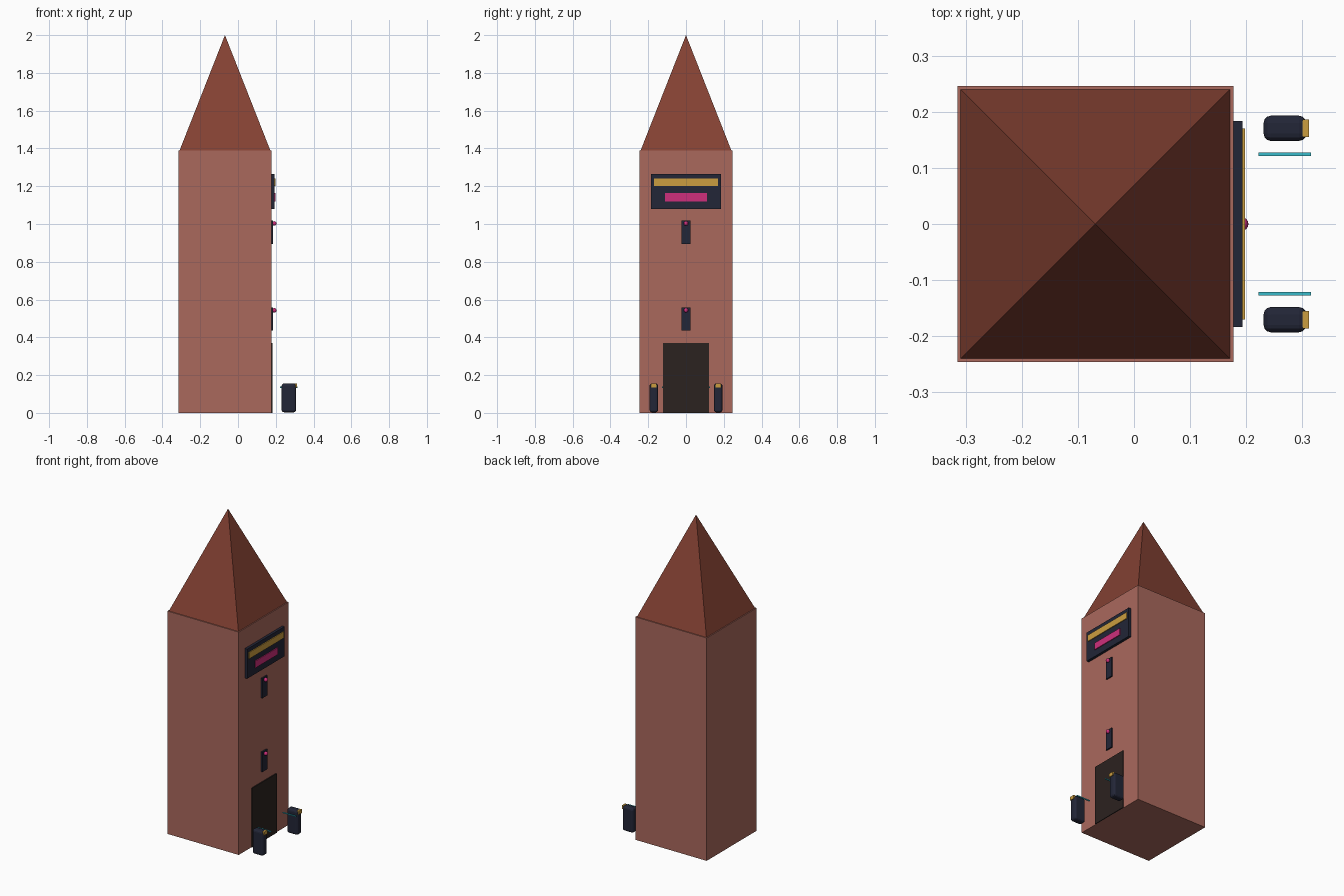
import bpy
from mathutils import Vector

cube = bpy.data.objects.get("Cube")
if cube:
    bpy.data.objects.remove(cube, do_unlink=True)


def material(name, r, g, b):
    m = bpy.data.materials.new(name)
    m.use_nodes = True
    m.diffuse_color = (r, g, b, 1)
    m.node_tree.nodes["Principled BSDF"].inputs["Base Color"].default_value = (r, g, b, 1)
    return m


brick = material("brick", 0.40, 0.14, 0.108)
tile = material("roof tile", 0.23, 0.053, 0.033)
navy = material("dark navy", 0.016, 0.019, 0.038)
door_brown = material("door brown", 0.024, 0.016, 0.014)
gold = material("gold", 0.60, 0.34, 0.05)
pink = material("pink", 0.62, 0.028, 0.20)
teal = material("teal", 0.04, 0.50, 0.60)


def box(name, mat, x, y, z, bevel=0):
    """Box from (min, max) pairs on each axis."""
    lo, hi = Vector((x[0], y[0], z[0])), Vector((x[1], y[1], z[1]))
    bpy.ops.mesh.primitive_cube_add(size=1, location=(lo + hi) / 2)
    ob = bpy.context.object
    ob.name = name
    ob.scale = hi - lo
    bpy.ops.object.transform_apply(location=False, rotation=False, scale=True)
    ob.data.materials.append(mat)
    if bevel:
        mod = ob.modifiers.new("Rounded edges", "BEVEL")
        mod.width = bevel
        mod.segments = 3
    return ob


AXIS = -0.069   # tower centre line
HALF = 0.246
WALL = AXIS + HALF
EAVES = 1.39

# Tower and pyramid roof
box("tower", brick, (AXIS - HALF, WALL), (-HALF, HALF), (0, EAVES))
bpy.ops.mesh.primitive_cone_add(vertices=4, radius1=0.24 * 2 ** 0.5, radius2=0,
                                depth=2 - EAVES, location=(AXIS, 0, (2 + EAVES) / 2),
                                rotation=(0, 0, 0.785398))
roof = bpy.context.object
roof.name = "roof"
roof.data.materials.append(tile)

# Door and sign on the +x wall
box("door", door_brown, (WALL, WALL + 0.006), (-0.121, 0.121), (0, 0.37))
box("sign_board", navy, (WALL, 0.193), (-0.184, 0.184), (1.08, 1.265))
box("sign_upper_band", gold, (0.193, 0.198), (-0.17, 0.17), (1.2, 1.24))
box("sign_lower_band", pink, (0.193, 0.198), (-0.11, 0.11), (1.12, 1.163))

# Wall sensors with a round lamp
for name, z in (("lower", 0.435), ("upper", 0.895)):
    box(name + "_sensor_plate", navy, (WALL, 0.186), (-0.025, 0.025), (z, z + 0.124))
    bpy.ops.mesh.primitive_uv_sphere_add(segments=16, ring_count=8, radius=0.012,
                                         location=(0.192, 0, z + 0.108))
    lamp = bpy.context.object
    lamp.name = name + "_sensor_lamp"
    lamp.data.materials.append(pink)
    bpy.ops.object.shade_smooth()

# Entry gate: two rounded posts, each with a reader and a barrier bar
for name, s in (("left", 1), ("right", -1)):
    def span(a, b):
        return tuple(sorted((s * a, s * b)))
    box(name + "_gate_post", navy, (0.231, 0.307), span(0.148, 0.193), (0.003, 0.156), 0.013)
    box(name + "_gate_reader", gold, (0.3, 0.312), span(0.155, 0.186), (0.134, 0.156))
    box(name + "_gate_bar", teal, (0.222, 0.315), span(0.121, 0.127), (0.133, 0.139))
